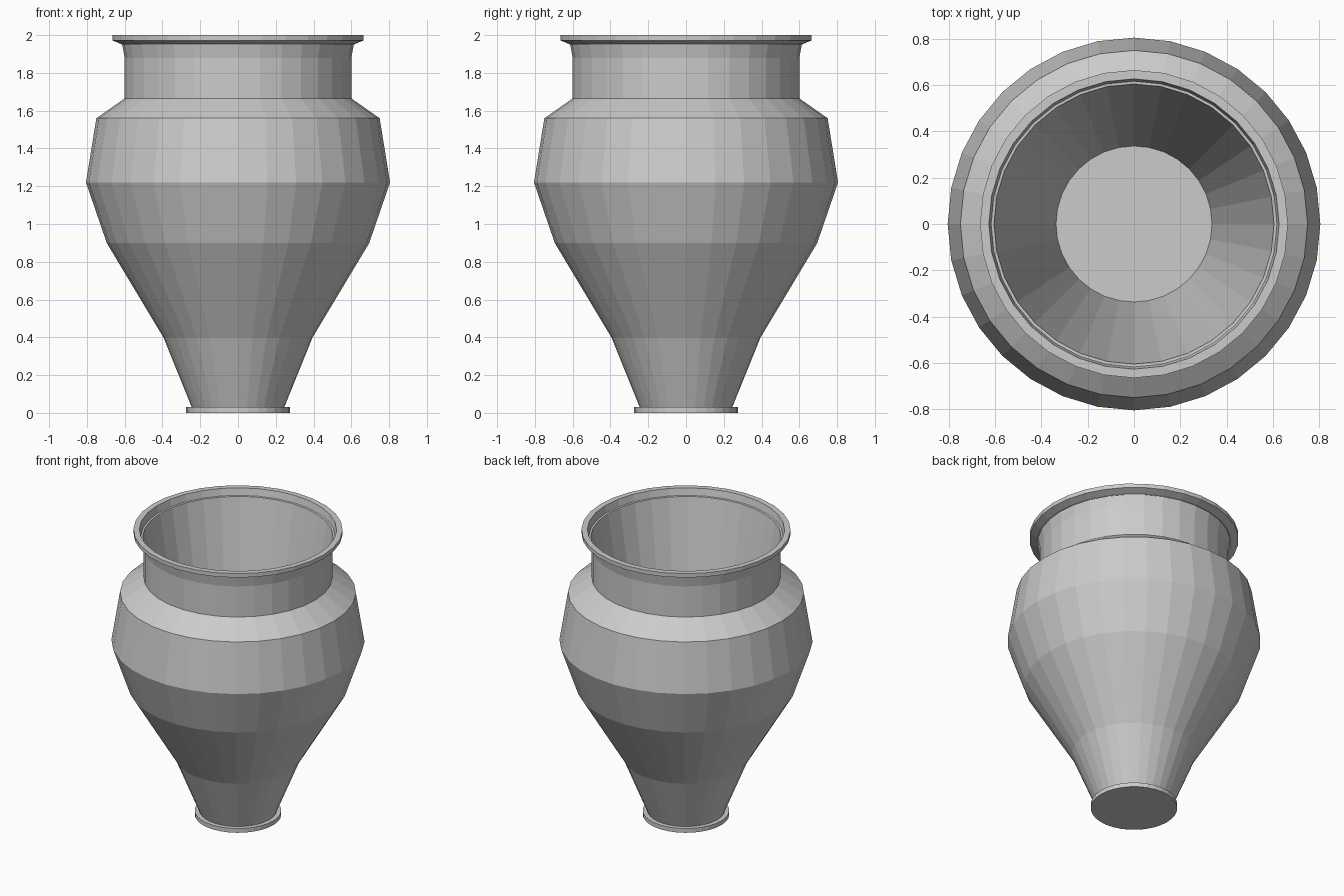
import bpy
import bmesh
from math import cos, sin, tau

if "Cube" in bpy.data.objects:
    bpy.data.objects.remove(bpy.data.objects["Cube"])

SIDES = 32


def lathe(name, profile):
    """Revolve an (r, z) profile around z and cap both ends."""
    bm = bmesh.new()
    rings = [[bm.verts.new((r * cos(tau * i / SIDES), r * sin(tau * i / SIDES), z))
              for i in range(SIDES)] for r, z in profile]
    for low, high in zip(rings, rings[1:]):
        for i in range(SIDES):
            j = (i + 1) % SIDES
            bm.faces.new((low[i], low[j], high[j], high[i]))
    bm.faces.new(rings[0][::-1])
    bm.faces.new(rings[-1])
    bmesh.ops.recalc_face_normals(bm, faces=bm.faces)
    mesh = bpy.data.meshes.new(name)
    bm.to_mesh(mesh)
    bm.free()
    obj = bpy.data.objects.new(name, mesh)
    bpy.context.collection.objects.link(obj)
    return obj


# Urn: foot, flaring body, shoulder, neck, rim, then the tapered hollow inside
lathe("urn", [
    (0.275, 0.0), (0.275, 0.03), (0.245, 0.03),                # foot
    (0.395, 0.40), (0.695, 0.90), (0.805, 1.22),               # body
    (0.75, 1.56), (0.60, 1.665),                               # shoulder
    (0.60, 1.88), (0.613, 1.95),                               # neck
    (0.665, 1.972), (0.665, 2.0), (0.627, 2.0),                # rim
    (0.617, 1.95), (0.605, 1.95),                              # inner ledge
    (0.337, 0.40),                                             # inside wall and floor
])
